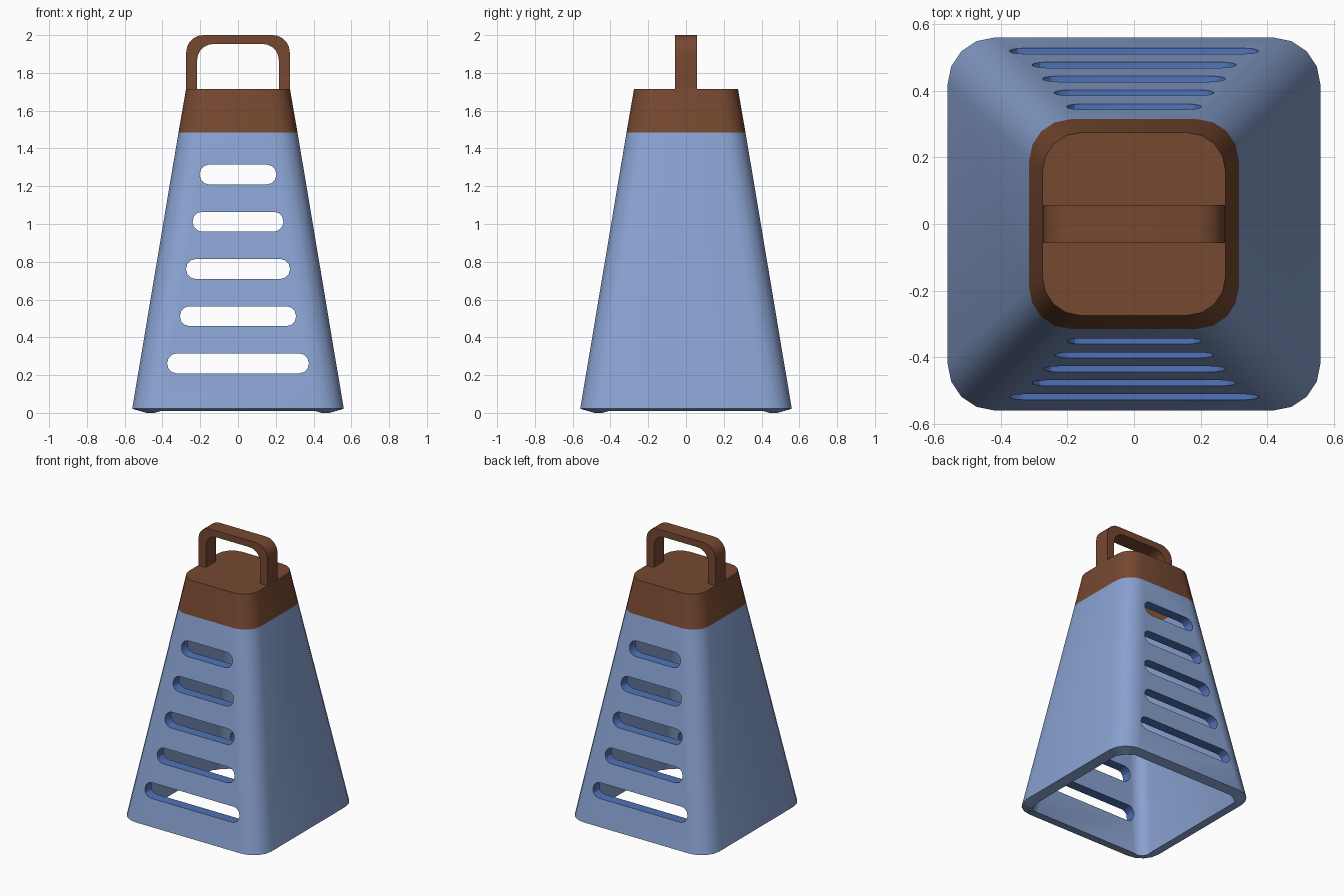
import bpy, bmesh, math

if "Cube" in bpy.data.objects:
    bpy.data.objects.remove(bpy.data.objects["Cube"])


def material(name, rgb):
    m = bpy.data.materials.new(name)
    m.diffuse_color = (*rgb, 1)
    m.use_nodes = True
    m.node_tree.nodes["Principled BSDF"].inputs["Base Color"].default_value = m.diffuse_color
    return m


STEEL = material("light blue", (0.254, 0.367, 0.645))
SLOT = material("slot blue", (0.08, 0.171, 0.485))
BROWN = material("brown", (0.181, 0.065, 0.03))


def finish(name, bm, mats):
    bmesh.ops.recalc_face_normals(bm, faces=bm.faces)
    me = bpy.data.meshes.new(name)
    bm.to_mesh(me)
    bm.free()
    for m in mats:
        me.materials.append(m)
    ob = bpy.data.objects.new(name, me)
    bpy.context.collection.objects.link(ob)
    return ob


def activate(ob):
    bpy.ops.object.select_all(action='DESELECT')
    ob.select_set(True)
    bpy.context.view_layer.objects.active = ob


def rounded(hx, hy, r, seg=4):
    """Rounded rectangle outline, counter-clockwise."""
    pts = []
    for k, (sx, sy) in enumerate([(1, 1), (-1, 1), (-1, -1), (1, -1)]):
        for i in range(seg + 1):
            a = math.pi / 2 * (k + i / seg)
            pts.append((sx * (hx - r) + r * math.cos(a), sy * (hy - r) + r * math.sin(a)))
    return pts


def bridge(bm, a, b):
    n = len(a)
    for i in range(n):
        bm.faces.new((a[i], a[(i + 1) % n], b[(i + 1) % n], b[i]))


# Hollow tapered body with closed cap: (half width, corner radius, height)
rings = [(0.217, 0.06, 1.645), (0.245, 0.065, 1.48), (0.49, 0.08, 0.01),
         (0.56, 0.14, 0.022), (0.315, 0.125, 1.485), (0.275, 0.115, 1.715)]
bm = bmesh.new()
loops = []
for h, r, z in rings:
    loops.append([bm.verts.new((x, y, z)) for x, y in rounded(h, h, r)])
for i, v in enumerate(loops[2]):        # inner rim dips at the corners
    if 0 < i % 5 < 4:
        v.co.z = 0
for a, b in zip(loops, loops[1:]):
    bridge(bm, a, b)
bm.faces.new(loops[0])
bm.faces.new(loops[-1])
for f in bm.faces:
    f.material_index = 2 if f.calc_center_median().z > 1.48 else 0
body = finish("grater_body", bm, [STEEL, SLOT, BROWN])

# Slots cut through front and back walls: (half width, centre height)
bm = bmesh.new()
for hw, zc in [(0.375, 0.262), (0.307, 0.512), (0.275, 0.762), (0.24, 1.012), (0.203, 1.262)]:
    outline = rounded(hw, 0.0525, 0.05, 3)
    a, b = [[bm.verts.new((x, y, zc + z)) for x, z in outline] for y in (-0.8, 0.8)]
    bridge(bm, a, b)
    bm.faces.new(a)
    bm.faces.new(b)
for f in bm.faces:
    f.material_index = 1
cutter = finish("slot_cutter", bm, [STEEL, SLOT, BROWN])
cutter.hide_render = True
mod = body.modifiers.new("slots", 'BOOLEAN')
mod.operation = 'DIFFERENCE'
mod.solver = 'EXACT'
mod.object = cutter
activate(body)
bpy.ops.object.modifier_apply(modifier=mod.name)
bpy.data.objects.remove(cutter)
bpy.ops.object.shade_smooth_by_angle(angle=math.radians(30))


# Handle: flat arch on top of the cap
def arch(hx, top, r, base, seg=5):
    right = [(hx, base)]
    for i in range(seg + 1):
        a = math.pi / 2 * i / seg
        right.append((hx - r + r * math.cos(a), top - r + r * math.sin(a)))
    return right + [(-x, z) for x, z in reversed(right)]


bm = bmesh.new()
outer, inner = arch(0.274, 2.0, 0.09, 1.705), arch(0.216, 1.953, 0.085, 1.705)
front, back = [[[bm.verts.new((x, y, z)) for x, z in p] for p in (outer, inner)]
               for y in (-0.057, 0.057)]
n = len(outer)
for i in range(n - 1):
    for a, b in ((front[0], front[1]), (back[0], back[1]),
                 (front[0], back[0]), (front[1], back[1])):
        bm.faces.new((a[i], a[i + 1], b[i + 1], b[i]))
for i in (0, n - 1):
    bm.faces.new((front[0][i], front[1][i], back[1][i], back[0][i]))
handle = finish("handle", bm, [BROWN])
activate(handle)
bpy.ops.object.shade_smooth_by_angle(angle=math.radians(30))
